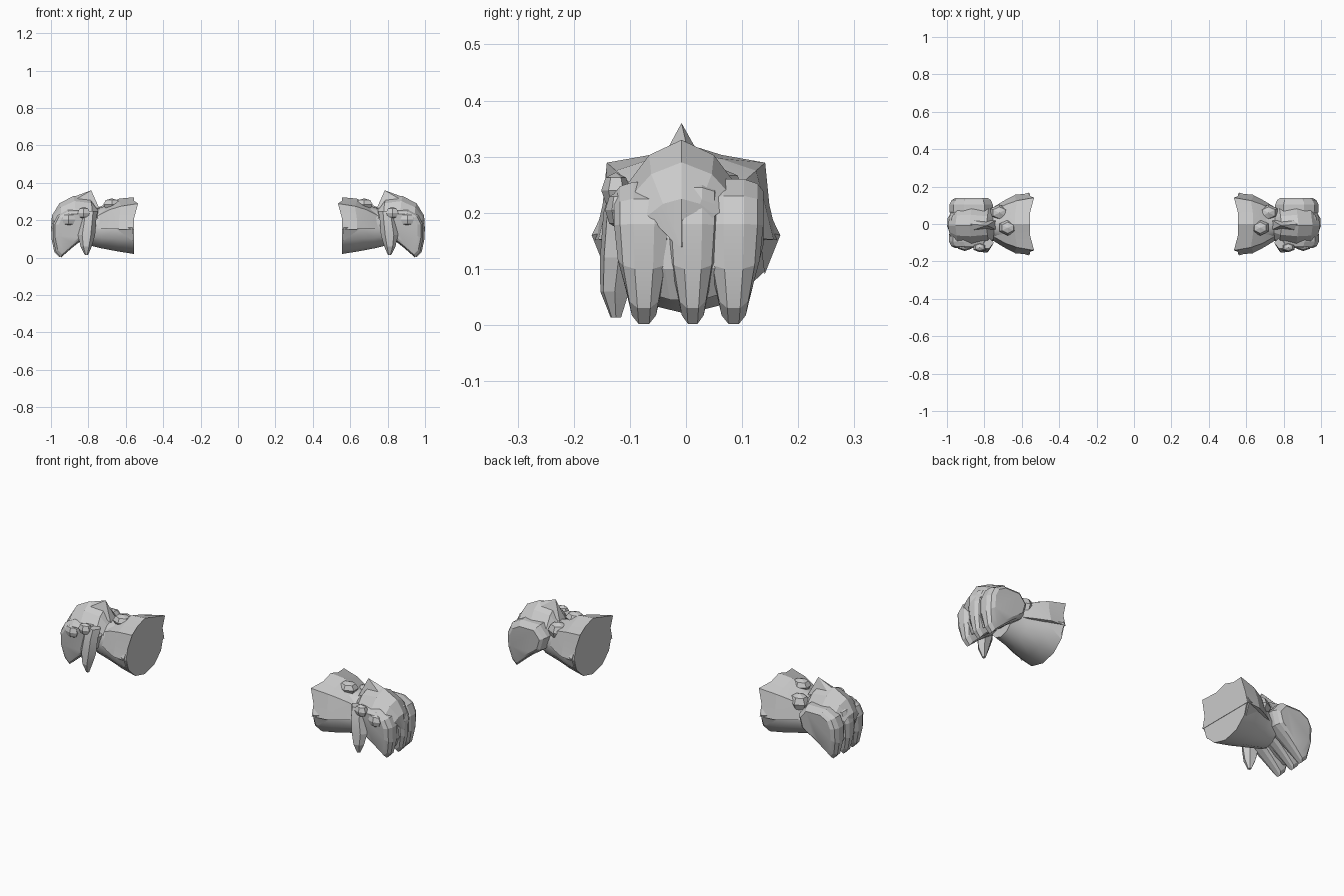
import bpy, bmesh
from math import cos, sin, radians, pi
from mathutils import Vector

cube = bpy.data.objects.get("Cube")
if cube:
    bpy.data.objects.remove(cube)

grey = bpy.data.materials.new("armour grey")
grey.use_nodes = True
colour = (0.6, 0.6, 0.6, 1)
grey.diffuse_color = colour
grey.node_tree.nodes["Principled BSDF"].inputs["Base Color"].default_value = colour


def finish(name, bm, angle=25):
    """Turn a left-hand part into an object mirrored to the right hand."""
    bmesh.ops.recalc_face_normals(bm, faces=bm.faces)
    mesh = bpy.data.meshes.new(name)
    bm.to_mesh(mesh)
    bm.free()
    mesh.materials.append(grey)
    obj = bpy.data.objects.new(name, mesh)
    bpy.context.collection.objects.link(obj)
    bpy.ops.object.select_all(action='DESELECT')
    obj.select_set(True)
    bpy.context.view_layer.objects.active = obj
    bpy.ops.object.shade_smooth_by_angle(angle=radians(angle))
    obj.modifiers.new("Mirror", 'MIRROR').use_mirror_merge = False


def loft(name, rings, angle=25):
    """Skin closed rings of equal length and cap both ends."""
    bm = bmesh.new()
    rows = [[bm.verts.new(p) for p in ring] for ring in rings]
    n = len(rows[0])
    for a, b in zip(rows, rows[1:]):
        for i in range(n):
            j = (i + 1) % n
            bm.faces.new((a[i], a[j], b[j], b[i]))
    bm.faces.new(rows[0])
    bm.faces.new(rows[-1])
    finish(name, bm, angle)


def hull(name, points):
    bm = bmesh.new()
    for p in points:
        bm.verts.new(p)
    bmesh.ops.convex_hull(bm, input=bm.verts)
    finish(name, bm, 5)


def ellipse(x, z, ry, rz, n):
    return [(x, ry * cos(2 * pi * i / n), z + rz * sin(2 * pi * i / n)) for i in range(n)]


def slab(name, y, half, profile, centre, dx=0):
    """Side profile with rounded sides, narrowing towards the bottom."""
    rings = []
    for k, s in ((-1, 0.76), (-0.8, 0.91), (-0.35, 1), (0.35, 1), (0.8, 0.91), (1, 0.76)):
        ring = []
        for px, pz in profile:
            width = half * min(1, 0.5 + 3.8 * pz)
            ring.append((centre[0] + (px - centre[0]) * s - dx, y + k * width,
                         centre[1] + (pz - centre[1]) * s))
        rings.append(ring)
    loft(name, rings, 15)


def gem(name, place, size):
    bm = bmesh.new()
    bmesh.ops.create_uvsphere(bm, u_segments=6, v_segments=4, radius=1)
    for v in bm.verts:
        v.co = Vector(place) + Vector([a * b for a, b in zip(v.co, size)])
    finish(name, bm, 5)


# Forearm: smooth tube flaring to a flat end
loft("forearm", [ellipse(0.557, 0.168, 0.160, 0.148, 12), ellipse(0.64, 0.165, 0.136, 0.132, 12),
                 ellipse(0.73, 0.16, 0.095, 0.11, 12), ellipse(0.81, 0.16, 0.08, 0.09, 12)], 40)

# Collar: faceted half shell with flared corners
rows = []
for x, r, flare in ((0.555, 0.158, 0.026), (0.635, 0.151, 0.012), (0.70, 0.118, 0.018), (0.755, 0.085, 0)):
    row = []
    for i in range(9):
        t = radians(-5 + i * 190 / 8)
        corner = i in (2, 6)
        rr = r + flare * corner - 0.007 * (i % 2)
        row.append((x - flare * 0.8 * corner, rr * 1.04 * cos(t), 0.165 + rr * sin(t)))
    rows.append(row)
loft("forearm_collar", rows, 12)

# Side ridges of the collar
for side, label in ((-1, "front"), (1, "back")):
    hull(label + "_collar_ridge", [(0.565, 0.168 * side, 0.16), (0.565, 0.14 * side, 0.09),
                                   (0.56, 0.12 * side, 0.26), (0.67, 0.13 * side, 0.17)])

# Fist core
slab("palm", 0, 0.122, [(0.75, 0.21), (0.80, 0.25), (0.93, 0.25), (0.975, 0.19), (0.98, 0.10),
                        (0.955, 0.045), (0.90, 0.07), (0.84, 0.11), (0.77, 0.14)], (0.87, 0.17))

# Three curled fingers, the outer two with lower knuckles
for y, half, dx, top, label in ((-0.075, 0.053, 0.008, 0.255, "index"),
                                (0.012, 0.048, 0, 0.275, "middle"),
                                (0.085, 0.053, 0.01, 0.26, "outer")):
    finger = [(0.765, 0.205), (0.81, top), (0.92, top), (0.975, top - 0.03), (0.997, 0.18),
              (0.997, 0.10), (0.982, 0.03), (0.955, 0.002), (0.90, 0.05), (0.85, 0.09), (0.785, 0.135)]
    slab(label + "_finger", y, half, finger, (0.87, 0.17), dx)

# Knuckle guard: domed plate over the back of the hand ending in a point
rows = []
for x, z, w, drop in ((0.74, 0.25, 0.06, 0.06), (0.79, 0.315, 0.09, 0.08), (0.88, 0.33, 0.105, 0.09),
                      (0.955, 0.29, 0.098, 0.07), (0.995, 0.225, 0.06, 0.03), (1.0, 0.14, 0.004, 0.003)):
    rows.append([(x - abs(k) * 0.012, w * k - 0.008, z - drop * abs(k) ** 2) for k in (-1, -0.55, 0, 0.55, 1)]
                + [(x - 0.04, -0.008, z - drop)])
loft("knuckle_guard", rows, 12)

# Wrist-side spike on the guard
hull("guard_spike", ((0.785, -0.008, 0.36), (0.74, -0.03, 0.26), (0.74, 0.02, 0.26),
                     (0.87, -0.035, 0.31), (0.88, 0.0, 0.325), (0.86, 0.02, 0.31)))

# Thumb: leaf-shaped with a front ridge, hanging at the front of the fist
thumb = [(0.80, -0.10, 0.25, 0.05, 0.035), (0.80, -0.115, 0.20, 0.042, 0.035),
         (0.81, -0.12, 0.12, 0.046, 0.036), (0.812, -0.127, 0.06, 0.030, 0.028),
         (0.81, -0.125, 0.013, 0.008, 0.010)]
loft("thumb", [[(x + rx * cos(i * pi / 3), y + ry * sin(i * pi / 3 + (i % 3) * 0.12), z) for i in range(6)]
               for x, y, z, rx, ry in thumb], 12)

# Faceted studs
gem("thumb_stud", (0.825, -0.125, 0.24), (0.038, 0.026, 0.032))
gem("index_stud", (0.905, -0.12, 0.205), (0.042, 0.024, 0.034))
gem("wrist_stud", (0.675, -0.02, 0.285), (0.052, 0.042, 0.032))
gem("wrist_back_stud", (0.72, 0.06, 0.235), (0.055, 0.045, 0.045))
